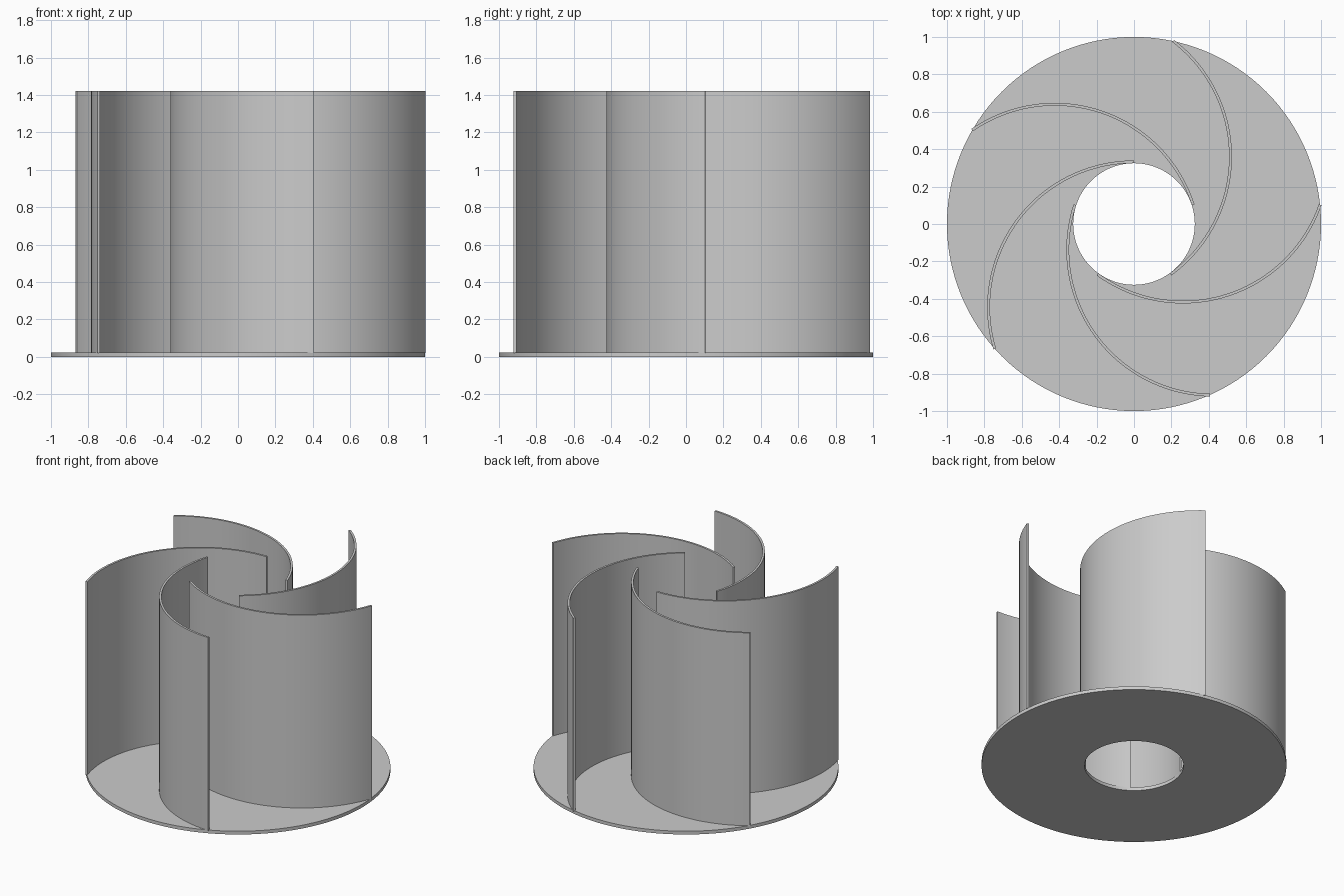
import bpy
import math

cube = bpy.data.objects.get("Cube")
if cube:
    bpy.data.objects.remove(cube)

HOLE, RIM, PLATE_TOP, HEIGHT = 0.325, 1.0, 0.024, 1.42
BLADES, THICK = 5, 0.015
ARC_R, ARC_OFFSET = 0.7775, 0.445      # blade mid-line radius, arc centre distance
FIRST = math.radians(-18)              # direction of the first arc centre
SWEEP = math.radians(106.7)

grey = bpy.data.materials.new("plain_grey")
colour = (0.6, 0.6, 0.6, 1)
grey.diffuse_color = colour
grey.use_nodes = True
grey.node_tree.nodes["Principled BSDF"].inputs["Base Color"].default_value = colour


def ring_sector(name, centre, inner, outer, start, sweep, z0, z1, steps):
    """Solid of rectangular section swept round a vertical axis."""
    closed = sweep >= math.tau - 1e-6
    count = steps if closed else steps + 1
    verts, faces = [], []
    for i in range(count):
        a = start + sweep * i / steps
        for r, z in ((inner, z0), (outer, z0), (outer, z1), (inner, z1)):
            verts.append((centre[0] + r * math.cos(a), centre[1] + r * math.sin(a), z))
    for i in range(steps):
        p, q = 4 * i, 4 * ((i + 1) % count)
        for k in range(4):
            n = (k + 1) % 4
            faces.append((p + k, q + k, q + n, p + n)[::-1])
    if not closed:
        last = 4 * steps
        faces += [(0, 1, 2, 3), (last + 3, last + 2, last + 1, last)]
    mesh = bpy.data.meshes.new(name)
    mesh.from_pydata(verts, [], faces)
    mesh.materials.append(grey)
    obj = bpy.data.objects.new(name, mesh)
    bpy.context.collection.objects.link(obj)
    bpy.ops.object.select_all(action="DESELECT")
    obj.select_set(True)
    bpy.context.view_layer.objects.active = obj
    bpy.ops.object.mode_set(mode="EDIT")
    bpy.ops.mesh.select_all(action="SELECT")
    bpy.ops.mesh.normals_make_consistent(inside=False)
    bpy.ops.object.mode_set(mode="OBJECT")
    bpy.ops.object.shade_smooth_by_angle(angle=math.radians(30))
    return obj


# Base plate with the central hole
ring_sector("base_plate", (0, 0), HOLE, RIM, 0, math.tau, 0, PLATE_TOP, 128)

# Curved blades, each starting tangent to the hole and ending at the rim
for n in range(BLADES):
    d = FIRST + n * math.tau / BLADES
    centre = (ARC_OFFSET * math.cos(d), ARC_OFFSET * math.sin(d))
    ring_sector(f"blade_{n + 1}", centre, ARC_R - THICK / 2, ARC_R + THICK / 2,
                d + math.pi, SWEEP, PLATE_TOP - 0.004, HEIGHT, 48)
